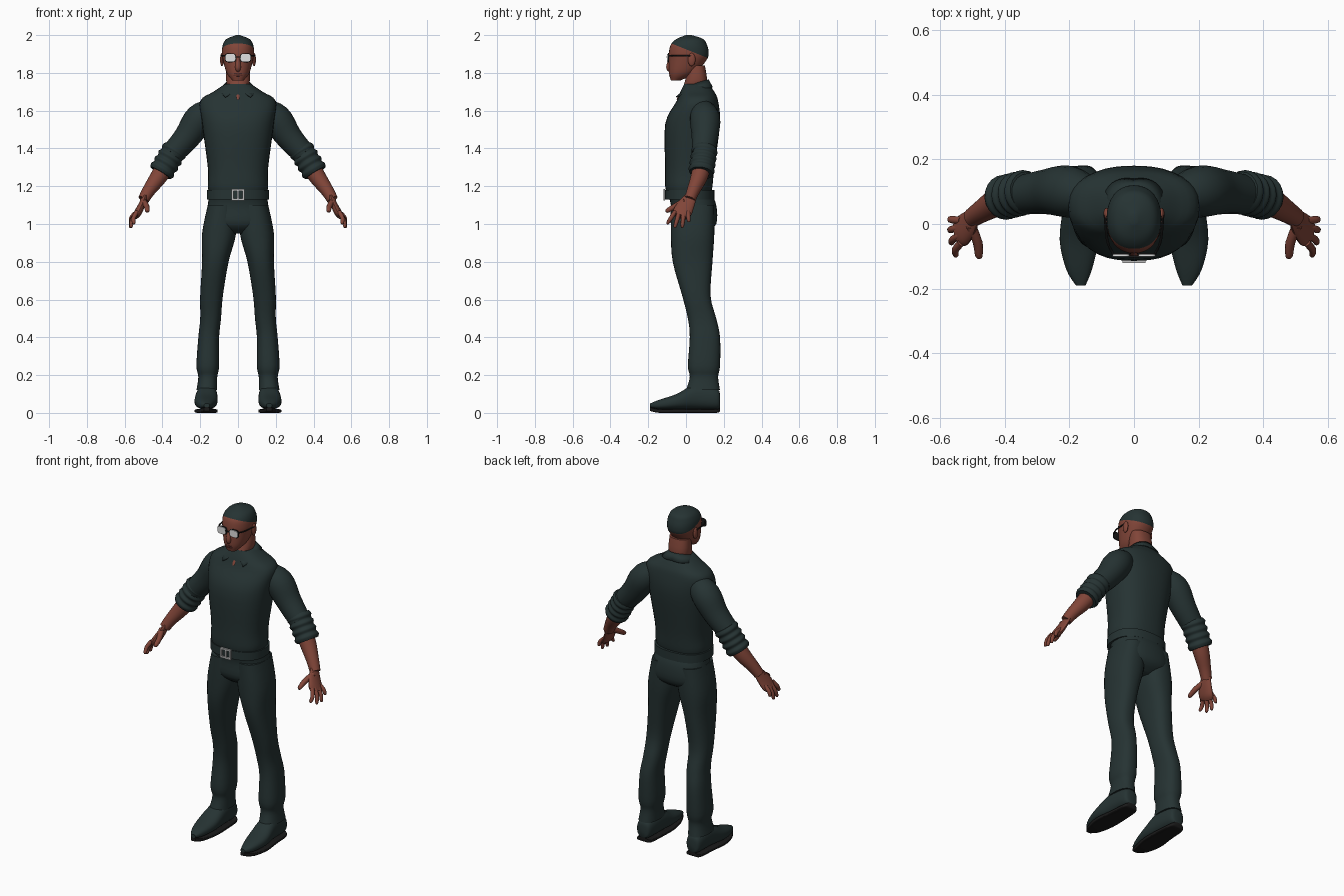
import bpy, bmesh, math
from mathutils import Vector

old = bpy.data.objects.get("Cube")
if old:
    bpy.data.objects.remove(old)


def material(name, red, green, blue):
    mat = bpy.data.materials.new(name)
    mat.use_nodes = True
    mat.diffuse_color = (red, green, blue, 1)
    shader = next(node for node in mat.node_tree.nodes if node.type == 'BSDF_PRINCIPLED')
    shader.inputs["Base Color"].default_value = mat.diffuse_color
    return mat


cloth = material("dark green cloth", .019, .033, .033)
skin = material("brown skin", .22, .06, .04)
lip_red = material("dark lips", .12, .03, .03)
black = material("black sole", .01, .01, .01)
white = material("white lens", .75, .75, .75)
silver = material("silver buckle", .5, .5, .5)
parts = []


def finish(name, bm, *materials, mirror=False):
    bmesh.ops.recalc_face_normals(bm, faces=bm.faces)
    mesh = bpy.data.meshes.new(name)
    bm.to_mesh(mesh)
    bm.free()
    for mat in materials:
        mesh.materials.append(mat)
    part = bpy.data.objects.new(name, mesh)
    bpy.context.collection.objects.link(part)
    if mirror:
        part.modifiers.new("Mirror", 'MIRROR').use_mirror_merge = False
    parts.append(part)
    return part


def spline(rows, steps):
    # smooth path through every row
    result = []
    last = len(rows) - 1
    for i in range(last):
        before, start, end, after = (rows[min(max(i + k, 0), last)] for k in (-1, 0, 1, 2))
        for step in range(steps):
            t = step / steps
            row = []
            for a, b, c, d in zip(before, start, end, after):
                cubic = 3 * (b - c) + d - a
                square = 2 * a - 5 * b + 4 * c - d
                row.append(b + t * (c - a + t * (square + t * cubic)) / 2)
            result.append(row)
    return result + [rows[last]]


def loft(rings):
    bm = bmesh.new()
    loops = [[bm.verts.new(point) for point in ring] for ring in rings]
    for lower, upper in zip(loops, loops[1:]):
        for i in range(len(lower)):
            bm.faces.new((lower[i - 1], lower[i], upper[i], upper[i - 1]))
    bm.faces.new(loops[0])
    bm.faces.new(loops[-1])
    return bm


def unit_ring(sides, power):
    def bend(value):
        return math.copysign(abs(value) ** (2 / power), value)
    angles = [math.tau * i / sides for i in range(sides)]
    return [(bend(math.cos(angle)), bend(math.sin(angle))) for angle in angles]


def stack(rows, along_y=False, power=2.4, sides=32, steps=4):
    # each row: position on the axis, then the limits on the other two axes
    rings = []
    for position, left, right, low, high in spline(rows, steps):
        ring = []
        for c, s in unit_ring(sides, power):
            u = (left + right + c * (right - left)) / 2
            v = (low + high + s * (high - low)) / 2
            ring.append((u, position, v) if along_y else (u, v, position))
        rings.append(ring)
    return loft(rings)


def upright(rows, **options):
    # symmetric stack, each row: height, half width, front, back
    return stack([(z, -half, half, front, back) for z, half, front, back in rows], **options)


def limb(rows, flat=1, sides=20, steps=4):
    # tube, each row: centre and radius
    rows = spline(rows, steps)
    points = [Vector(row[:3]) for row in rows]
    rings = []
    for i, point in enumerate(points):
        tangent = (points[min(i + 1, len(points) - 1)] - points[max(i - 1, 0)]).normalized()
        guide = Vector((0, 1, 0)) if abs(tangent.y) < .9 else Vector((0, 0, 1))
        wide = (guide - tangent * guide.dot(tangent)).normalized()
        thin = tangent.cross(wide) * flat
        radius = rows[i][3]
        rings.append([point + (wide * c + thin * s) * radius for c, s in unit_ring(sides, 2)])
    return loft(rings)


def solid(name, mat, centre, size, rounded=False, mirror=False):
    bm = bmesh.new()
    if rounded:
        bmesh.ops.create_uvsphere(bm, u_segments=16, v_segments=10, radius=.5)
    else:
        bmesh.ops.create_cube(bm, size=1)
    bmesh.ops.scale(bm, vec=size, verts=bm.verts)
    bmesh.ops.translate(bm, vec=centre, verts=bm.verts)
    finish(name, bm, mat, mirror=mirror)


# Shirt
finish("shirt_body", upright([
    (1.16, .15, -.1, .13), (1.2, .16, -.11, .14), (1.3, .16, -.11, .15), (1.53, .19, -.11, .18),
    (1.65, .2, -.05, .17), (1.7, .13, -.03, .15), (1.74, .07, -.01, .12)]), cloth)
finish("sleeve", limb([
    (.12, .08, 1.62, .05), (.2, .1, 1.56, .08), (.27, .1, 1.46, .07), (.35, .09, 1.37, .06)]),
    cloth, mirror=True)

# Rolled cuff with alternating folds
elbow, cuff_end = Vector((.33, .1, 1.4)), Vector((.41, .08, 1.27))
folds = [(*elbow.lerp(cuff_end, i / 8), .07 if i % 2 else .062) for i in range(9)]
finish("rolled_cuff", limb(folds), cloth, mirror=True)

# Folded collar with front points
bm = bmesh.new()
previous = None
for i in range(33):
    turn = i / 16 - 1
    front = abs(turn)
    upper, lower = turn * math.radians(162), turn * math.radians(138)
    pair = [
        bm.verts.new((math.sin(upper) * .066, .05 + math.cos(upper) * .07, 1.765 - .065 * front ** 2)),
        bm.verts.new((math.sin(lower) * .1, .05 + math.cos(lower) * (.09 + .05 * front),
                      1.725 - .05 * front ** 3))]
    if previous:
        bm.faces.new((previous[0], pair[0], pair[1], previous[1]))
    previous = pair
collar = finish("collar", bm, cloth)
collar.modifiers.new("Thickness", 'SOLIDIFY').thickness = .008

# Trousers
finish("trouser_seat", upright([
    (1.17, .15, -.1, .13), (1.1, .16, -.08, .16), (1, .17, -.08, .16), (.95, .07, -.03, .1)]), cloth)
finish("trouser_leg", stack([
    (1.1, .01, .16, -.08, .15), (.95, .01, .19, -.08, .15), (.8, .05, .19, -.07, .14),
    (.62, .08, .2, -.02, .13), (.5, .09, .2, .01, .16), (.4, .1, .21, .02, .18),
    (.25, .1, .22, .01, .18), (.19, .11, .21, .02, .17), (.12, .11, .22, 0, .18)]),
    cloth, mirror=True)

# Belt and buckle
finish("belt", upright([(z, .165, -.11, .15) for z in (1.13, 1.18)], steps=1), cloth)
for z in (1.13, 1.18):
    solid("buckle_bar", silver, (0, -.115, z), (.07, .01, .01))
for x in (-.03, 0, .03):
    solid("buckle_post", silver, (x, -.115, 1.155), (.01, .01, .05))

# Shoes, with the sole following the shoe outline
shoe = [
    (.18, .14, .19, .03, .1), (.16, .12, .21, .02, .13), (.05, .11, .22, .02, .15),
    (-.05, .11, .23, .02, .1), (-.14, .13, .21, .02, .07), (-.19, .15, .18, .03, .05)]
sole = [(y, inner, outer, low - .02, low) for y, inner, outer, low, high in shoe]
finish("shoe", stack(shoe, along_y=True), cloth, mirror=True)
finish("sole", stack(sole, along_y=True, power=6), black, mirror=True)

# Head, cut along the hairline into skin and hair
bm = upright([
    (1.76, .03, -.08, -.03), (1.8, .06, -.09, .05), (1.87, .08, -.09, .11), (1.91, .085, -.09, .12),
    (1.95, .08, -.08, .11), (1.98, .06, -.05, .09), (2, .01, 0, .03)], power=2.2, steps=6)
hairline, up = Vector((0, -.075, 1.955)), Vector((0, .4, 1)).normalized()
bmesh.ops.bisect_plane(bm, geom=bm.verts[:] + bm.edges[:] + bm.faces[:],
                       plane_co=hairline, plane_no=up)
for face in bm.faces:
    face.material_index = int((face.calc_center_median() - hairline).dot(up) > 0)
finish("head", bm, skin, cloth)
finish("neck", upright([(1.66, .01, -.05, .06), (1.74, .06, -.01, .11), (1.84, .06, .01, .1)]), skin)

# Face
finish("nose", limb([(0, -.08, 1.88, .01), (0, -.09, 1.83, .015), (0, -.08, 1.81, .01)]), skin)
for z in (1.785, 1.795):
    solid("lip", lip_red, (0, -.08, z), (.05, .02, .008), rounded=True)
solid("ear", skin, (.085, .03, 1.87), (.02, .04, .07), rounded=True, mirror=True)

# Glasses
for name, mat, y, half in (("rim", black, -.095, .03), ("lens", white, -.1, .026)):
    tall = half * .8
    plate = [(y + depth, .04 - half, .04 + half, 1.88 - tall, 1.88 + tall) for depth in (0, .005)]
    finish("glasses_" + name, stack(plate, along_y=True, power=3.5, steps=1), mat, mirror=True)
finish("glasses_arm", limb([
    (.066, -.09, 1.89, .004), (.083, -.05, 1.89, .004), (.09, .03, 1.89, .004)], sides=8),
    black, mirror=True)
solid("glasses_bridge", black, (0, -.1, 1.885), (.03, .006, .006))

# Forearm and palm
finish("forearm", limb([
    (.37, .09, 1.33, .05), (.42, .07, 1.25, .045), (.47, .04, 1.18, .035), (.5, .02, 1.13, .03)]),
    skin, mirror=True)
finish("palm", limb([
    (.49, .03, 1.15, .03), (.51, 0, 1.1, .045), (.53, -.02, 1.06, .05), (.545, -.03, 1.04, .04)],
    flat=.4), skin, mirror=True)


def digit(name, base, tip, bow, radius):
    # bowed finger that tapers to a round tip
    base, tip = Vector(base), Vector(tip)
    shape = ((0, 1), (.5, .95), (.9, .75), (1, .25))
    rows = [(*(base.lerp(tip, t) + Vector((bow * math.sin(math.pi * t), 0, 0))), radius * size)
            for t, size in shape]
    finish(name, limb(rows, sides=10), skin, mirror=True)


# Fingers spread in a fan
fingers = {"index": (.55, -.1, 1), "middle": (.565, -.06, .98),
           "ring": (.57, -.02, .98), "little": (.57, .015, 1.01)}
for i, (name, tip) in enumerate(fingers.items()):
    digit(name + "_finger", (.535, .023 * i - .058, 1.065), tip, .01, .012)
digit("thumb", (.505, -.005, 1.125), (.48, -.107, 1.065), -.008, .016)

# Smooth shading with sharp creases
bpy.ops.object.select_all(action='DESELECT')
for part in parts:
    part.select_set(True)
bpy.context.view_layer.objects.active = parts[0]
bpy.ops.object.shade_smooth_by_angle(angle=math.radians(40))
